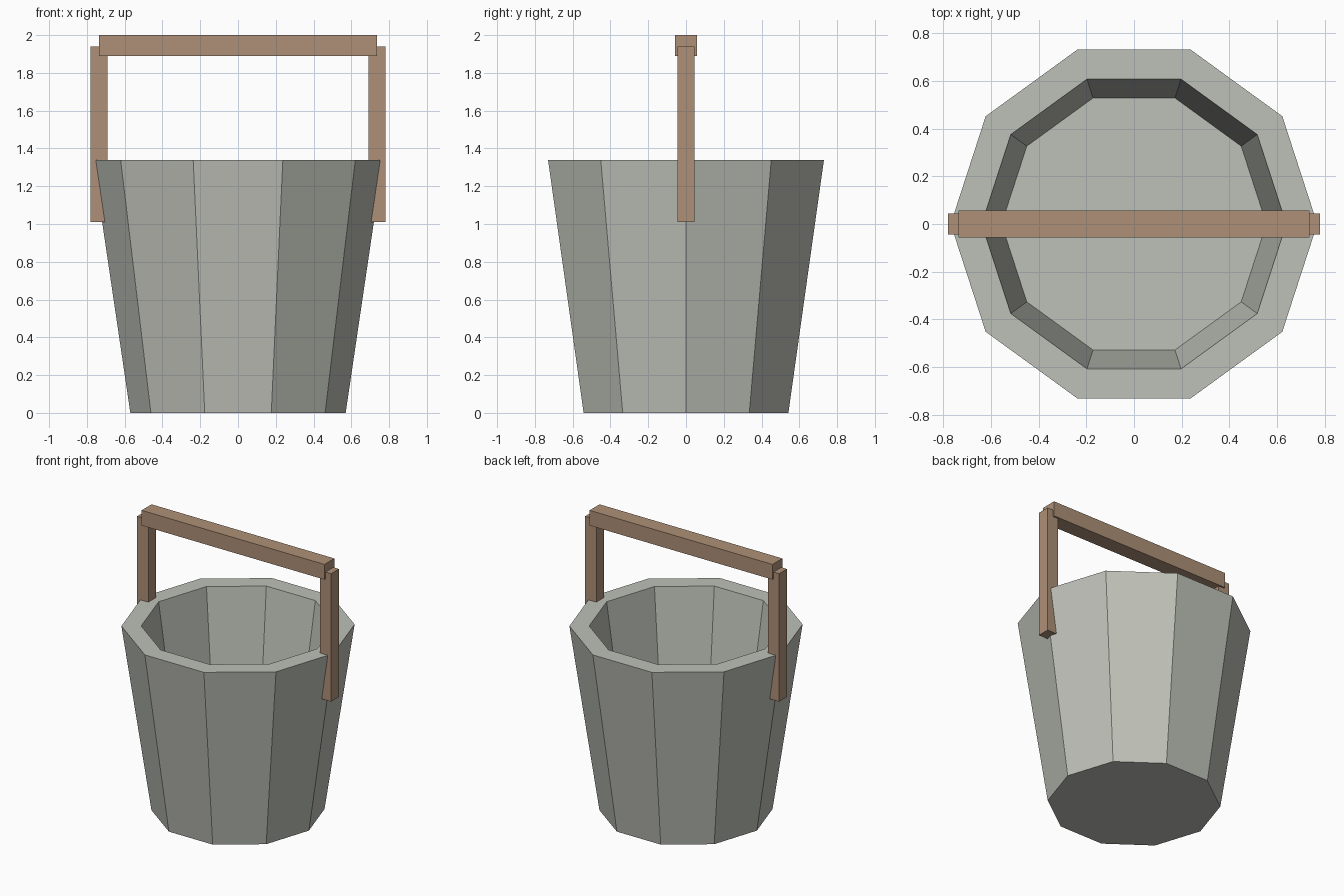
import bpy
import bmesh
from math import cos, sin, tau

default = bpy.data.objects.get("Cube")
if default:
    bpy.data.objects.remove(default, do_unlink=True)


def make_material(name, colour):
    mat = bpy.data.materials.new(name)
    mat.use_nodes = True
    mat.diffuse_color = (*colour, 1)
    mat.node_tree.nodes["Principled BSDF"].inputs["Base Color"].default_value = (*colour, 1)
    return mat


def add_object(name, bm, mat):
    bmesh.ops.recalc_face_normals(bm, faces=bm.faces)
    mesh = bpy.data.meshes.new(name)
    bm.to_mesh(mesh)
    bm.free()
    mesh.materials.append(mat)
    obj = bpy.data.objects.new(name, mesh)
    bpy.context.collection.objects.link(obj)
    return obj


def add_beam(name, low, high, mat):
    """Square-edged beam between two opposite corners."""
    bm = bmesh.new()
    bmesh.ops.create_cube(bm, size=1)
    for v in bm.verts:
        v.co = [(a + b) / 2 + c * (b - a) for a, b, c in zip(low, high, v.co)]
    return add_object(name, bm, mat)


def add_lathe(name, profile, sides, mat):
    """Faceted turned body from (radius, height) rings, capped at both ends."""
    bm = bmesh.new()
    rings = [[bm.verts.new((r * cos(tau * i / sides), r * sin(tau * i / sides), z))
              for i in range(sides)] for r, z in profile]
    for lower, upper in zip(rings, rings[1:]):
        for i in range(sides):
            j = (i + 1) % sides
            bm.faces.new((lower[i], lower[j], upper[j], upper[i]))
    bm.faces.new(rings[0])
    bm.faces.new(rings[-1])
    return add_object(name, bm, mat)


grey = make_material("pale grey", (0.515, 0.533, 0.479))
wood = make_material("brown wood", (0.423, 0.279, 0.184))

# Bucket: outer wall, flat rim, inner wall and raised floor
add_lathe("bucket", [(0.57, 0), (0.768, 1.34), (0.638, 1.34), (0.555, 0.77)], 10, grey)

# Handle: two upright posts and a thicker grip bar
for side, name in ((1, "left_post"), (-1, "right_post")):
    x = sorted((side * 0.69, side * 0.78))
    add_beam(name, (x[0], -0.045, 1.01), (x[1], 0.045, 1.94), wood)
add_beam("grip_bar", (-0.735, -0.057, 1.89), (0.735, 0.057, 2.0), wood)
